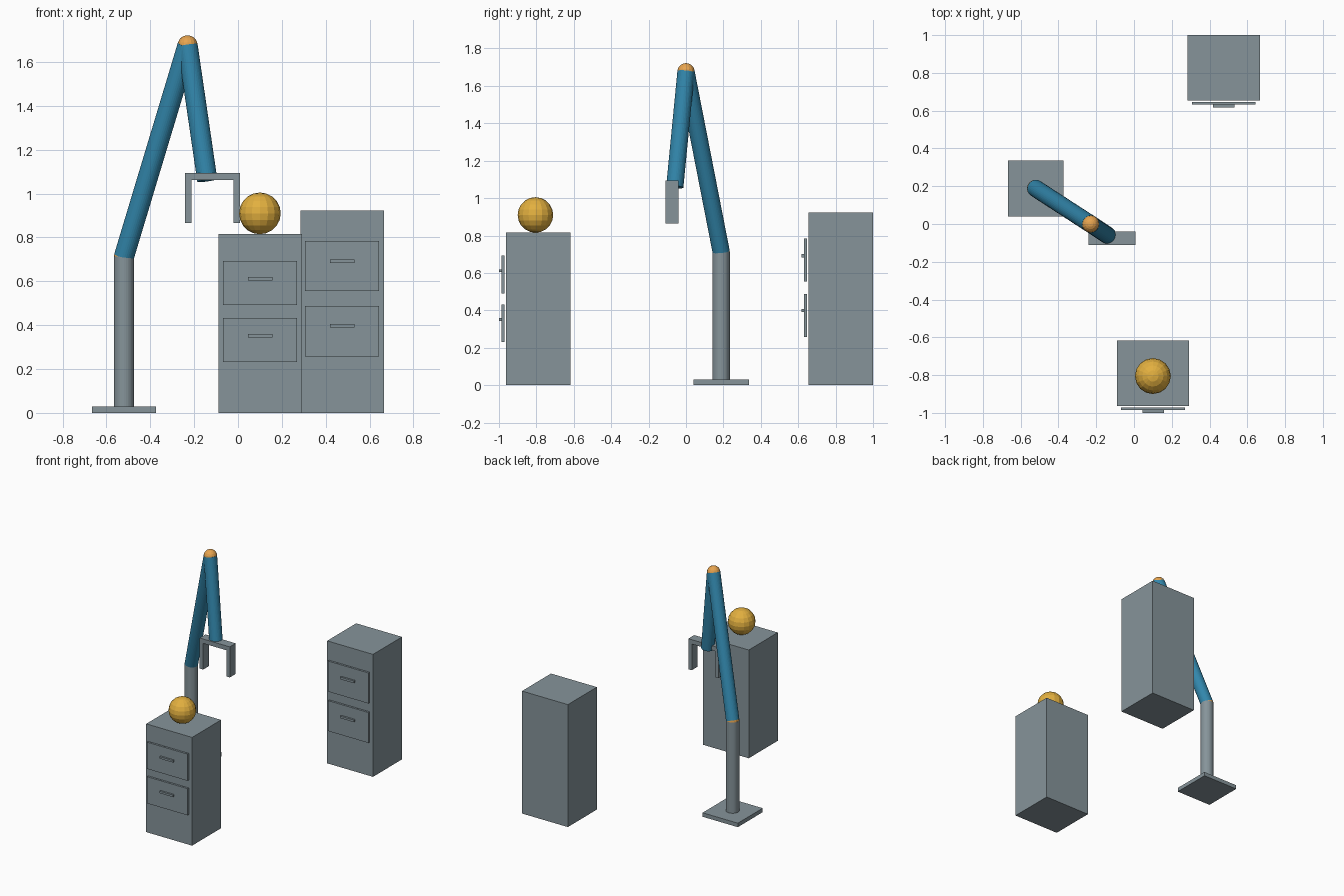
import bpy, bmesh
from mathutils import Vector, Matrix

if "Cube" in bpy.data.objects:
    bpy.data.objects.remove(bpy.data.objects["Cube"])


def material(name, rgb):
    m = bpy.data.materials.new(name)
    m.diffuse_color = (*rgb, 1)
    m.use_nodes = True
    m.node_tree.nodes["Principled BSDF"].inputs["Base Color"].default_value = m.diffuse_color
    return m


GREY = material("steel grey", (0.238, 0.296, 0.323))
BLUE = material("arm blue", (0.032, 0.242, 0.413))
ORANGE = material("joint orange", (0.807, 0.376, 0.08))
GOLD = material("ball gold", (0.76, 0.43, 0.05))


def finish(name, bm, mat):
    mesh = bpy.data.meshes.new(name)
    bm.to_mesh(mesh)
    bm.free()
    mesh.materials.append(mat)
    ob = bpy.data.objects.new(name, mesh)
    bpy.context.collection.objects.link(ob)
    return ob


def box(name, x, y, z, mat=GREY):
    """Box from (min, max) ranges."""
    bm = bmesh.new()
    size = [r[1] - r[0] for r in (x, y, z)]
    mid = [(r[1] + r[0]) / 2 for r in (x, y, z)]
    bmesh.ops.create_cube(bm, size=1, matrix=Matrix.Translation(mid) @ Matrix.Diagonal((*size, 1)))
    return finish(name, bm, mat)


def rod(name, a, b, r, mat):
    """Cylinder between two points."""
    a, b = Vector(a), Vector(b)
    d = b - a
    bm = bmesh.new()
    m = Matrix.Translation((a + b) / 2) @ d.to_track_quat('Z', 'Y').to_matrix().to_4x4()
    bmesh.ops.create_cone(bm, cap_ends=True, segments=32, radius1=r, radius2=r,
                          depth=d.length, matrix=m)
    return finish(name, bm, mat)


def ball(name, c, r, mat):
    bm = bmesh.new()
    bmesh.ops.create_uvsphere(bm, u_segments=16, v_segments=10, radius=r,
                              matrix=Matrix.Translation(c))
    return finish(name, bm, mat)


def cabinet(name, x0, y0, height, drawers, handles):
    """Cabinet whose handles start at y0; drawers and handles are z ranges."""
    box(name + "_body", (x0, x0 + 0.382), (y0 + 0.037, y0 + 0.382), (0, height))
    for i, (d, h) in enumerate(zip(drawers, handles), 1):
        box(f"{name}_drawer_front_{i}", (x0 + 0.022, x0 + 0.36), (y0 + 0.014, y0 + 0.029), d)
        box(f"{name}_drawer_handle_{i}", (x0 + 0.135, x0 + 0.248), (y0, y0 + 0.014), h)


# Cabinets with two drawers each
cabinet("low_cabinet", -0.09, -1.0, 0.815,
        [(0.491, 0.692), (0.231, 0.432)], [(0.604, 0.619), (0.344, 0.359)])
cabinet("tall_cabinet", 0.284, 0.618, 0.922,
        [(0.555, 0.785), (0.258, 0.487)], [(0.683, 0.7), (0.39, 0.406)])

# Ball resting on the low cabinet
ball("ball", (0.1, -0.805, 0.91), 0.095, GOLD)

# Arm stand
SHOULDER, ELBOW, WRIST = (-0.52, 0.188, 0.713), (-0.23, 0.0, 1.676), (-0.14, -0.06, 1.06)
R = 0.046
box("base_plate", (-0.667, -0.373), (0.04, 0.336), (0, 0.03))
rod("column", (-0.52, 0.188, 0.03), SHOULDER, R, GREY)

# Arm links and joints
ball("shoulder_joint", SHOULDER, R, ORANGE)
rod("upper_arm", SHOULDER, ELBOW, R, BLUE)
ball("elbow_joint", ELBOW, R, ORANGE)
rod("forearm", ELBOW, WRIST, R, BLUE)

# Gripper with two fingers
box("gripper_bar", (-0.242, 0.009), (-0.11, -0.04), (1.062, 1.095))
for side, x in (("left", -0.242), ("right", -0.02)):
    box(f"gripper_finger_{side}", (x, x + 0.029), (-0.11, -0.04), (0.865, 1.062))
